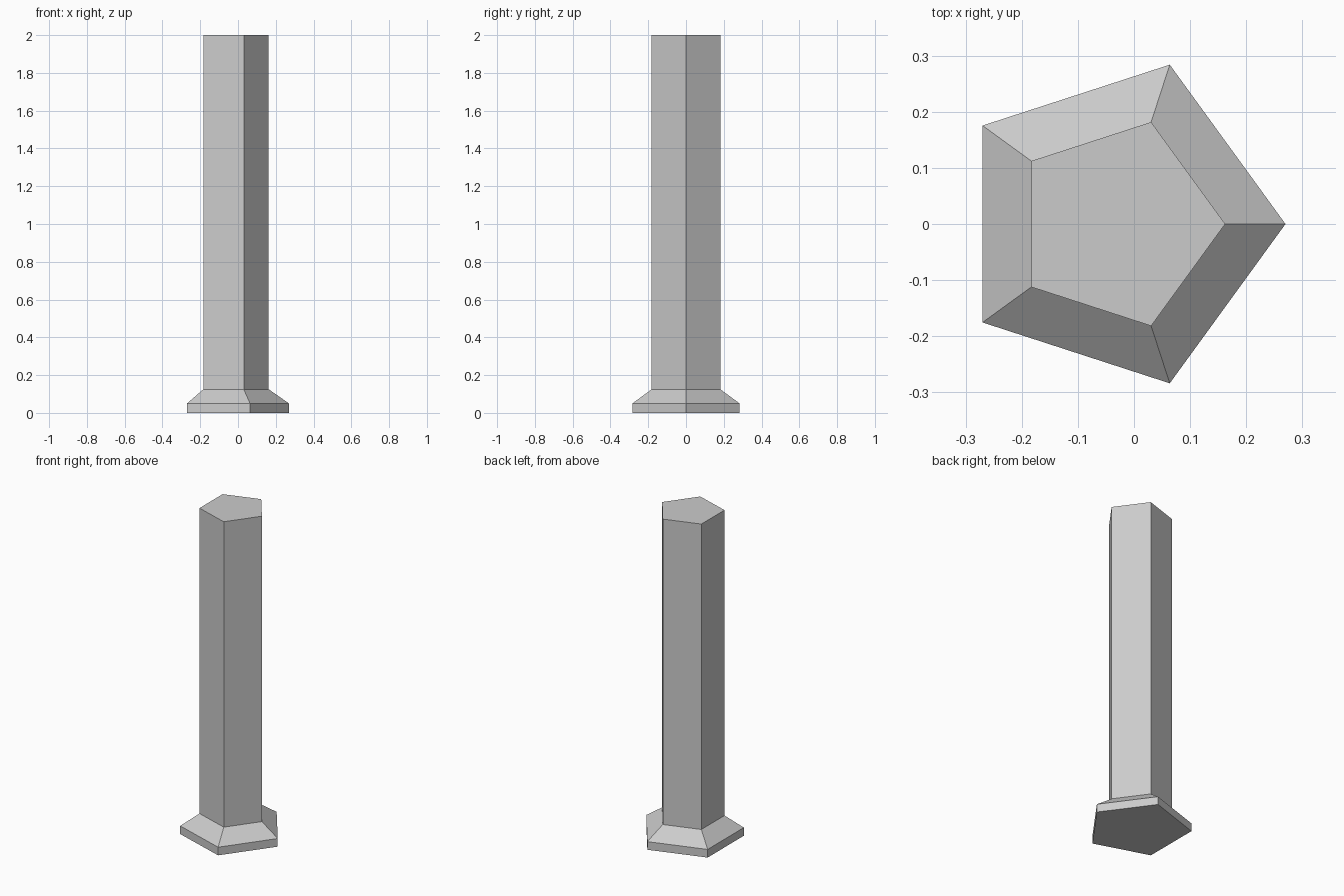
import bpy, bmesh, math

if "Cube" in bpy.data.objects:
    bpy.data.objects.remove(bpy.data.objects["Cube"])

SIDES = 5
CENTRE_X = -0.0285   # puts the pentagon's bounds centred on x = 0
BASE_R, SHAFT_R = 0.2985, 0.191


def loft(name, profile):
    """Stack pentagonal rings from (radius, height) pairs and cap both ends."""
    bm = bmesh.new()
    rings = []
    for r, z in profile:
        rings.append([bm.verts.new((CENTRE_X + r * math.cos(2 * math.pi * i / SIDES),
                                    r * math.sin(2 * math.pi * i / SIDES), z))
                      for i in range(SIDES)])
    for low, high in zip(rings, rings[1:]):
        for i in range(SIDES):
            j = (i + 1) % SIDES
            bm.faces.new((low[i], low[j], high[j], high[i]))
    bm.faces.new(rings[0][::-1])
    bm.faces.new(rings[-1])
    mesh = bpy.data.meshes.new(name)
    bm.to_mesh(mesh)
    bm.free()
    obj = bpy.data.objects.new(name, mesh)
    bpy.context.collection.objects.link(obj)
    return obj


# Pentagonal column: plinth, sloped shoulder and straight shaft in one skin
loft("pentagonal_column", [(BASE_R, 0.0), (BASE_R, 0.05),
                           (SHAFT_R, 0.125), (SHAFT_R, 2.0)])
